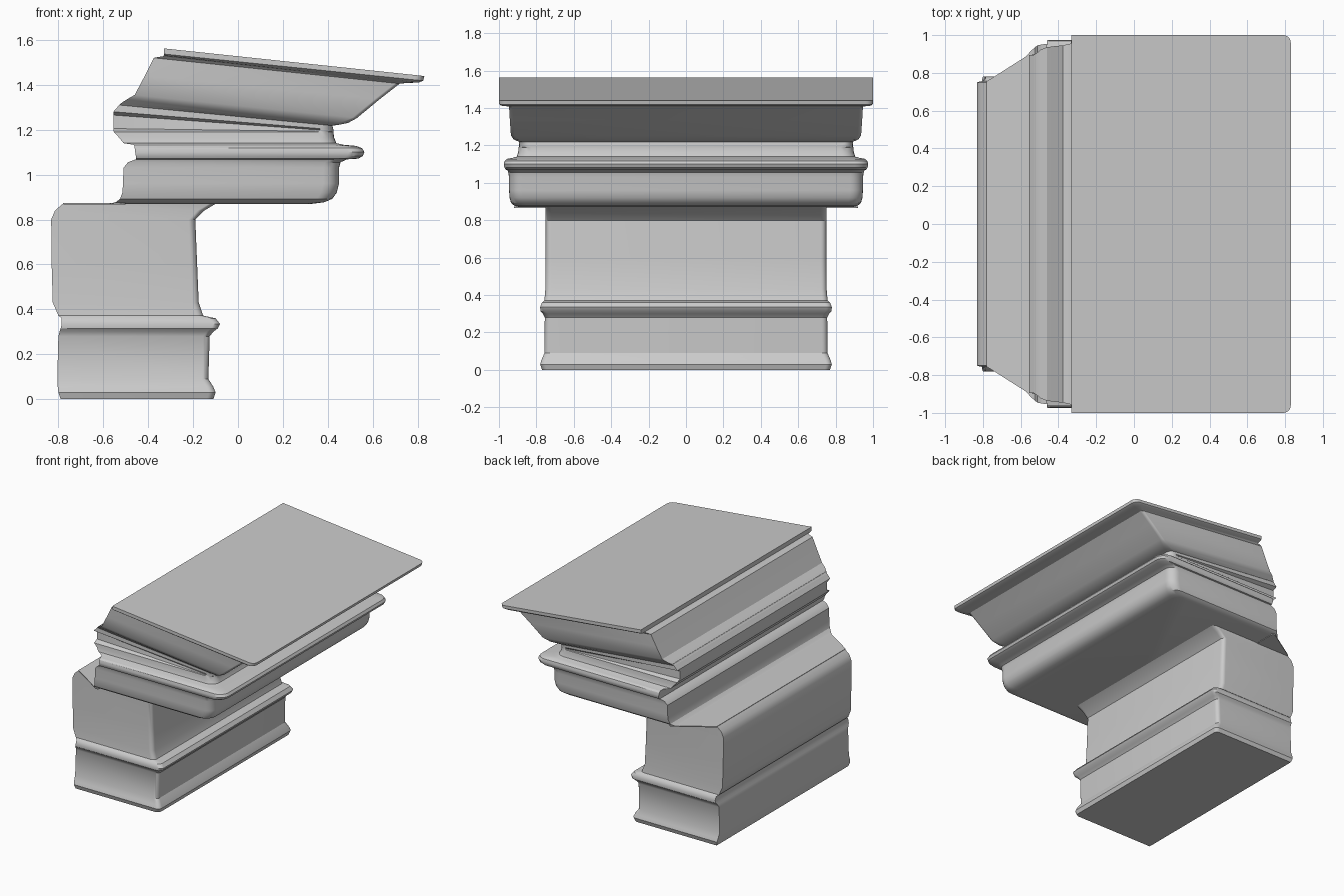
import bpy
import bmesh
from math import sin, cos, pi, radians

ARC = 6  # segments per rounded front corner


def loop_points(xb, xf, hb, hf, r, zb, zf):
    """Rectangle outline with sharp back corners, rounded front corners and a slanting height."""
    half = [(xb, hb)]
    for i in range(ARC + 1):
        a = pi / 2 * (1 - i / ARC)
        half.append((xf - r + r * cos(a), hf - r + r * sin(a)))
    outline = half + [(x, -y) for x, y in reversed(half)]
    return [(x, y, zb + (zf - zb) * (x - xb) / (xf - xb)) for x, y in outline]


def loft(name, levels):
    """Skin a stack of outlines and cap both ends."""
    bm = bmesh.new()
    rings = [[bm.verts.new(p) for p in loop_points(*lv)] for lv in levels]
    n = len(rings[0])
    for a, b in zip(rings, rings[1:]):
        for i in range(n):
            j = (i + 1) % n
            bm.faces.new((a[i], a[j], b[j], b[i]))
    bm.faces.new(rings[0])
    bm.faces.new(rings[-1])
    bmesh.ops.recalc_face_normals(bm, faces=bm.faces)
    mesh = bpy.data.meshes.new(name)
    bm.to_mesh(mesh)
    bm.free()
    ob = bpy.data.objects.new(name, mesh)
    bpy.context.collection.objects.link(ob)
    bpy.ops.object.select_all(action='DESELECT')
    ob.select_set(True)
    bpy.context.view_layer.objects.active = ob
    bpy.ops.object.shade_smooth_by_angle(angle=radians(32))
    return ob


def flat(rows, r):
    """Horizontal levels from (z, back x, front x, half width)."""
    return [(xb, xf, h, h, r, z, z) for z, xb, xf, h in rows]


# Pedestal with two mouldings
loft("pedestal", flat([
    (0.00, -0.79, -0.11, 0.77),
    (0.03, -0.80, -0.10, 0.78),
    (0.055, -0.803, -0.11, 0.772),
    (0.09, -0.805, -0.132, 0.757),
    (0.28, -0.80, -0.126, 0.755),
    (0.30, -0.795, -0.11, 0.765),
    (0.315, -0.79, -0.09, 0.778),
    (0.335, -0.785, -0.08, 0.78),
    (0.36, -0.785, -0.10, 0.77),
    (0.372, -0.80, -0.155, 0.757),
    (0.43, -0.825, -0.175, 0.752),
    (0.60, -0.83, -0.182, 0.75),
    (0.80, -0.832, -0.19, 0.75),
    (0.84, -0.815, -0.15, 0.75),
    (0.87, -0.78, -0.10, 0.75),
], 0.03))

# Flaring ledge between pedestal and overhanging body
loft("ledge", [(-0.78, -0.50, 0.755, 0.92, 0.02, z, z) for z in (0.866, 0.873)])

# Overhanging body, rounded lip and neck
body = flat([
    (0.87, -0.57, 0.33, 0.89),
    (0.877, -0.545, 0.385, 0.917),
    (0.892, -0.525, 0.42, 0.935),
    (0.92, -0.515, 0.44, 0.943),
    (0.96, -0.512, 0.45, 0.946),
    (1.03, -0.51, 0.45, 0.946),
    (1.055, -0.49, 0.457, 0.95),
    (1.068, -0.455, 0.485, 0.955),
    (1.071, -0.455, 0.535, 0.965),
    (1.082, -0.455, 0.555, 0.971),
    (1.10, -0.458, 0.563, 0.974),
    (1.118, -0.46, 0.552, 0.969),
    (1.128, -0.46, 0.525, 0.958),
    (1.133, -0.465, 0.47, 0.93),
    (1.14, -0.51, 0.438, 0.905),
    (1.165, -0.53, 0.428, 0.897),
    (1.19, -0.553, 0.425, 0.895),
], 0.07)
# Tapering side groove that leads into the slope
body += [
    (-0.555, 0.425, 0.86, 0.892, 0.06, 1.205, 1.192),
    (-0.555, 0.425, 0.86, 0.892, 0.06, 1.265, 1.194),
    (-0.555, 0.425, 0.895, 0.892, 0.06, 1.28, 1.20),
    (-0.52, 0.42, 0.895, 0.892, 0.04, 1.32, 1.22),
]
loft("body", body)

# Sloping cove and thin reading board
desk = [
    (-0.53, 0.42, 0.895, 0.03, 1.31, 1.218),
    (-0.515, 0.45, 0.905, 0.03, 1.322, 1.222),
    (-0.495, 0.49, 0.922, 0.03, 1.335, 1.23),
    (-0.46, 0.53, 0.936, 0.02, 1.355, 1.252),
    (-0.415, 0.63, 0.942, 0.02, 1.44, 1.335),
    (-0.375, 0.72, 0.946, 0.02, 1.52, 1.405),
    (-0.335, 0.75, 0.955, 0.02, 1.527, 1.408),
    (-0.33, 0.805, 0.99, 0.04, 1.53, 1.410),
    (-0.33, 0.825, 1.0, 0.04, 1.537, 1.418),
    (-0.33, 0.83, 1.0, 0.04, 1.562, 1.439),
]
loft("reading_desk", [(xb, xf, h, h, r, zb, zf) for xb, xf, h, r, zb, zf in desk])
